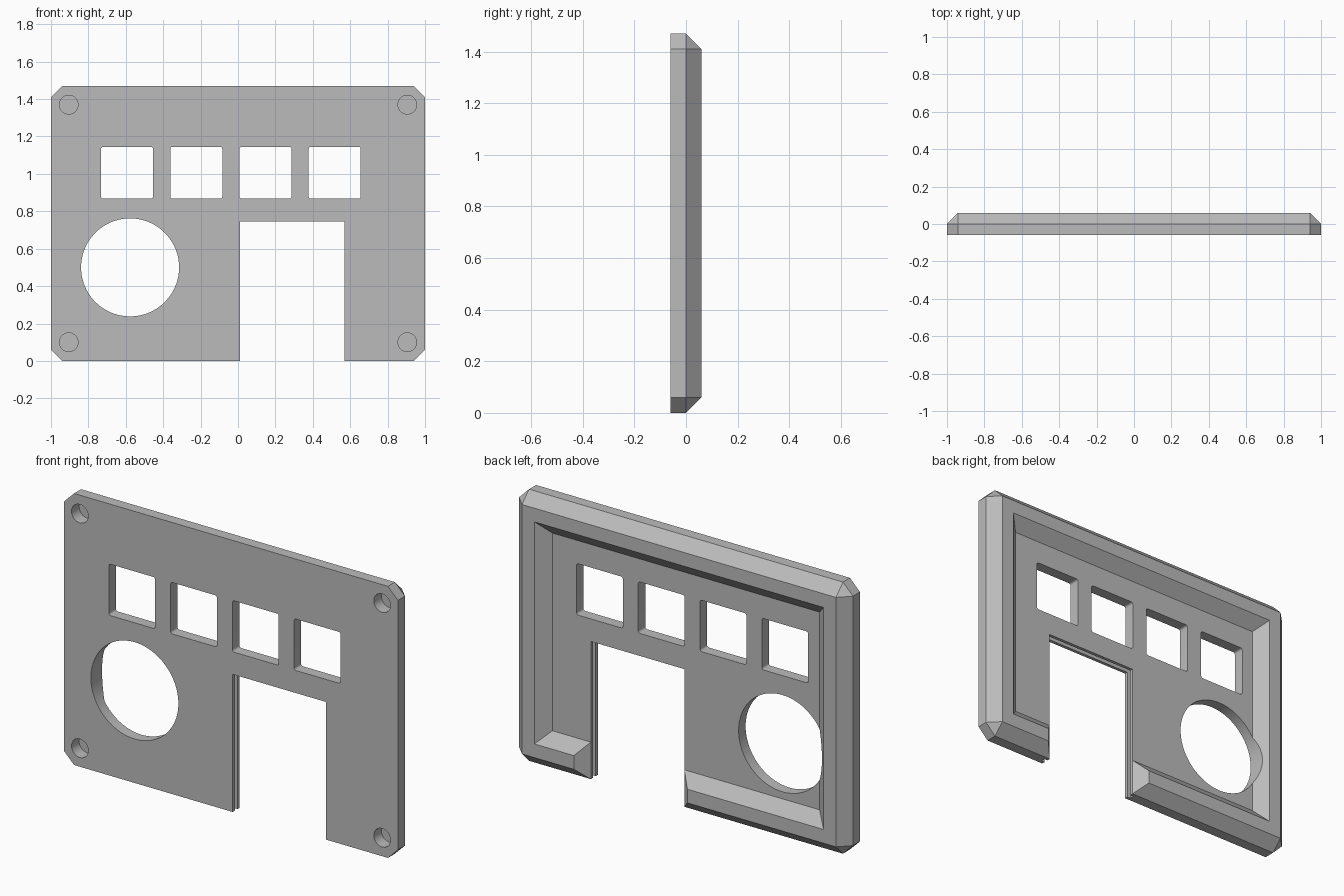
import bpy, bmesh, math

cube = bpy.data.objects.get("Cube")
if cube:
    bpy.data.objects.remove(cube, do_unlink=True)

H = 1.47          # panel height
MID = H / 2
T = 0.06          # half thickness, also the chamfer size

grey = bpy.data.materials.new("plain grey")
grey.use_nodes = True
grey.diffuse_color = (0.5, 0.5, 0.5, 1)
grey.node_tree.nodes["Principled BSDF"].inputs["Base Color"].default_value = (0.5, 0.5, 0.5, 1)


def loft(name, rings):
    """Closed solid through rings with equal point counts, capped at both ends."""
    bm = bmesh.new()
    loops = [[bm.verts.new(p) for p in ring] for ring in rings]
    n = len(loops[0])
    for a, b in zip(loops, loops[1:]):
        for i in range(n):
            j = (i + 1) % n
            bm.faces.new((a[i], a[j], b[j], b[i]))
    bm.faces.new(loops[0][::-1])
    bm.faces.new(loops[-1])
    bmesh.ops.remove_doubles(bm, verts=bm.verts, dist=1e-5)
    bmesh.ops.recalc_face_normals(bm, faces=bm.faces)
    mesh = bpy.data.meshes.new(name)
    bm.to_mesh(mesh)
    bm.free()
    mesh.materials.append(grey)
    obj = bpy.data.objects.new(name, mesh)
    bpy.context.collection.objects.link(obj)
    return obj


def prism(name, outline, y0, y1):
    return loft(name, [[(x, y, z) for x, z in outline] for y in (y0, y1)])


def rect(hx, hz, y, cut=0.0):
    """Rectangle about the panel centre with cut corners."""
    return [p for sx, sz in ((1, 1), (-1, 1), (-1, -1), (1, -1))
            for p in [(sx * (hx - (cut if k else 0)), y, MID + sz * (hz - (0 if k else cut)))
                      for k in ((0, 1) if sx * sz > 0 else (1, 0))]]


def arc(cx, cz, r, n, start=0.0, sweep=2 * math.pi, ends=False):
    steps = n - 1 if ends else n
    return [(cx + r * math.cos(start + sweep * i / steps),
             cz + r * math.sin(start + sweep * i / steps)) for i in range(n)]


def rounded(cx, cz, half, r):
    pts = []
    for k, (sx, sz) in enumerate(((1, 1), (-1, 1), (-1, -1), (1, -1))):
        pts += arc(cx + sx * (half - r), cz + sz * (half - r), r, 5,
                   k * math.pi / 2, math.pi / 2, True)
    return pts


# Panel with cut corners, chamfered towards the back
panel = loft("front_panel", [rect(1, MID, -T, T), rect(1, MID, 0, T),
                             rect(1 - T, MID - T, T)])
cutters = []

# Sloping pocket in the back, leaving a raised rim
s = 0.04
cutters.append(loft("pocket", [rect(0.80, MID - 0.20, 0),
                               rect(0.87 + s, MID - 0.13 + s, T + s)]))

# Open slot at the bottom, flaring through the rim
slot = [(0.01, -0.1), (0.57, -0.1), (0.57, 0), (0.67, 0.1), (-0.09, 0.1), (0.01, 0)]
cutters.append(loft("slot", [[(x, y, z) for x, y in slot] for z in (-0.1, 0.745)]))

# Thin groove running round the slot edges
cutters.append(prism("groove", [(-0.01, -0.1), (0.59, -0.1), (0.59, 0.765), (-0.01, 0.765)],
                     -0.042, -0.018))

# Row of four square windows
for i in range(4):
    cutters.append(prism("window", rounded(-0.593 + 0.37 * i, 1.006, 0.139, 0.012), -0.1, 0.1))

# Large round opening
cutters.append(prism("round_opening", arc(-0.577, 0.5, 0.262, 96), -0.1, 0.1))

# Blind screw holes in the corners
for x in (-0.905, 0.905):
    for z in (0.1, 1.37):
        cutters.append(prism("screw_hole", arc(x, z, 0.05, 40), -0.1, 0.005))

for c in cutters:
    c.hide_render = True
    mod = panel.modifiers.new(c.name, "BOOLEAN")
    mod.operation = "DIFFERENCE"
    mod.solver = "EXACT"
    mod.object = c

# Bake the cuts and drop the cutters
bpy.context.view_layer.update()
graph = bpy.context.evaluated_depsgraph_get()
baked = bpy.data.meshes.new_from_object(panel.evaluated_get(graph))
panel.modifiers.clear()
panel.data = baked
for c in cutters:
    bpy.data.objects.remove(c, do_unlink=True)

bpy.ops.object.select_all(action="DESELECT")
panel.select_set(True)
bpy.context.view_layer.objects.active = panel
bpy.ops.object.shade_smooth_by_angle(angle=math.radians(30))
